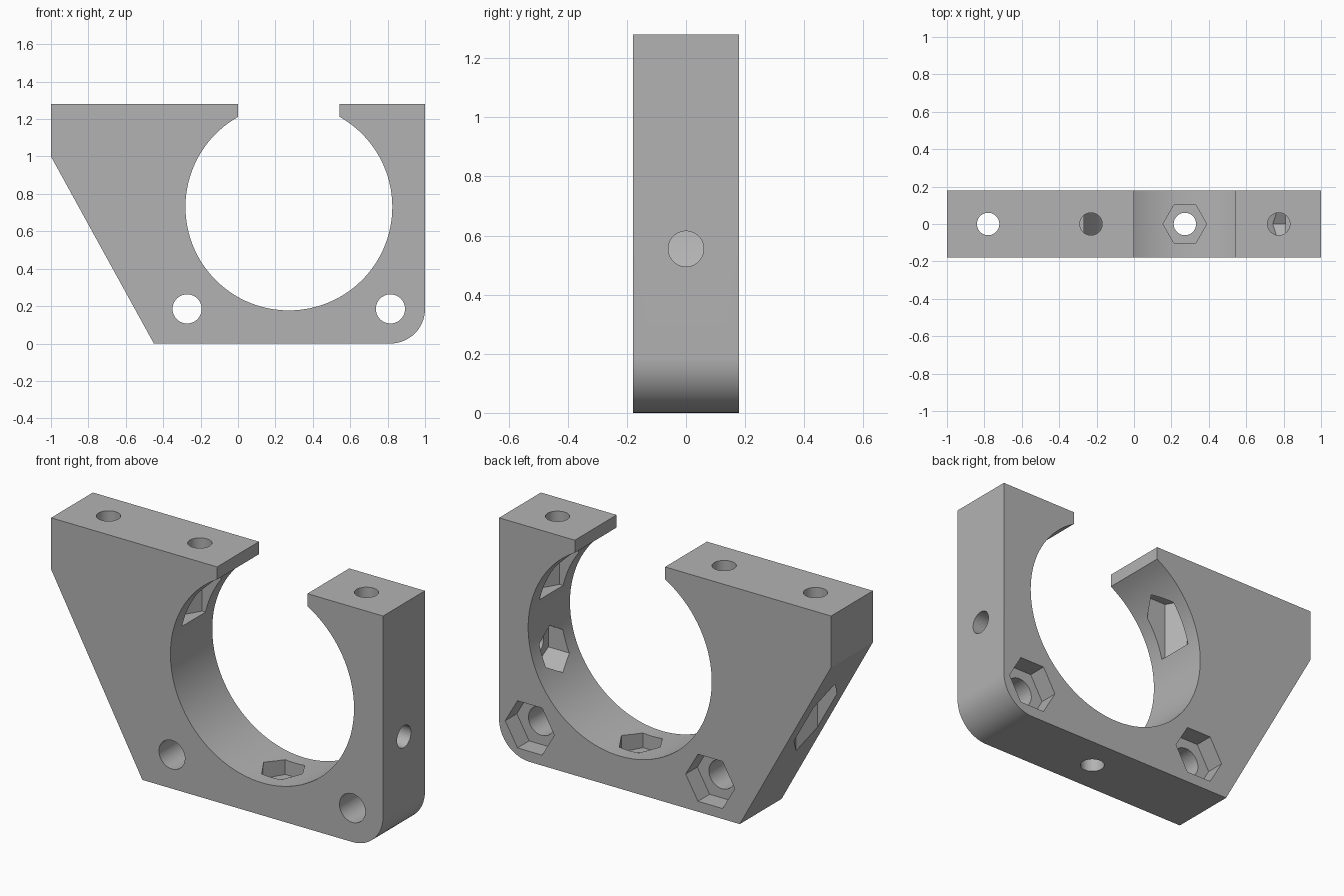
import bpy, bmesh
from math import sin, cos, pi, sqrt, asin

if "Cube" in bpy.data.objects:
    bpy.data.objects.remove(bpy.data.objects["Cube"])

HALF, TOP = 0.18, 1.28            # half thickness, height
CX, CZ, BORE = 0.272, 0.73, 0.553  # large bore
CORNER = 0.185

grey = bpy.data.materials.new("plain grey")
grey.use_nodes = True
grey.diffuse_color = (0.45, 0.45, 0.45, 1)
grey.node_tree.nodes["Principled BSDF"].inputs["Base Color"].default_value = (0.45, 0.45, 0.45, 1)

PLACE = {
    "x": lambda a, b, h: (h, b, a),
    "y": lambda a, b, h: (a, h, b),
    "z": lambda a, b, h: (a, b, h),
}


def prism(name, outline, axis, start, end):
    """Extrude a closed outline along an axis."""
    bm = bmesh.new()
    low, high = [[bm.verts.new(PLACE[axis](a, b, h)) for a, b in outline] for h in (start, end)]
    bm.faces.new(low)
    bm.faces.new(high[::-1])
    n = len(outline)
    for i in range(n):
        j = (i + 1) % n
        bm.faces.new((low[i], high[i], high[j], low[j]))
    bmesh.ops.recalc_face_normals(bm, faces=bm.faces)
    mesh = bpy.data.meshes.new(name)
    bm.to_mesh(mesh)
    bm.free()
    mesh.materials.append(grey)
    obj = bpy.data.objects.new(name, mesh)
    bpy.context.collection.objects.link(obj)
    return obj


def arc(a, b, r, first, last, steps):
    return [(a + r * cos(first + (last - first) * i / steps),
             b + r * sin(first + (last - first) * i / steps)) for i in range(steps + 1)]


def cut(body, a, b, r, axis, start, end, sides=40):
    """Subtract a round hole or a hexagonal pocket."""
    ring = arc(a, b, r, 0, 2 * pi, sides)[:-1]
    cutter = prism("cutter", ring, axis, start, end)
    cutter.hide_render = True
    mod = body.modifiers.new("cut", "BOOLEAN")
    mod.operation, mod.solver, mod.object = "DIFFERENCE", "EXACT", cutter
    bpy.context.view_layer.objects.active = body
    bpy.ops.object.modifier_apply(modifier=mod.name)
    bpy.data.objects.remove(cutter)


# Clamp body: slanted side, rounded corner, bore open at the top
gap = asin(CX / BORE)
lip = sqrt(BORE ** 2 - CX ** 2) + CZ
outline = [(-1, TOP), (-1, 1.0), (-0.45, 0)]
outline += arc(1 - CORNER, CORNER, CORNER, -pi / 2, 0, 16)
outline += [(1, TOP), (2 * CX, TOP)]
outline += arc(CX, CZ, BORE, pi / 2 - gap, -3 * pi / 2 + gap, 96)
outline += [(0, TOP)]
body = prism("clamp_body", outline, "y", -HALF, HALF)

# Mounting holes with nut pockets in the back
for x in (-0.272, 0.815):
    cut(body, x, CORNER, 0.078, "y", -0.3, 0.3)
    cut(body, x, CORNER, 0.148, "y", 0.08, 0.3, 6)

# Vertical screw holes with enclosed nut pockets
for x, floor in ((-0.78, 0.2), (-0.23, 0.855), (0.774, 0.855)):
    cut(body, x, 0, 0.06, "z", 1.1, 1.4)
    cut(body, x, 0, 0.117, "z", floor, 1.18, 6)

# Bottom and side screw holes with nut pockets inside the bore
cut(body, CX, 0, 0.06, "z", -0.1, 0.4)
cut(body, CX, 0, 0.117, "z", 0.1, 0.4, 6)
cut(body, 0.555, 0, 0.06, "x", 0.6, 1.1)
cut(body, 0.555, 0, 0.117, "x", 0.6, 0.9, 6)

bpy.ops.object.select_all(action="DESELECT")
body.select_set(True)
bpy.context.view_layer.objects.active = body
bpy.ops.object.shade_smooth_by_angle(angle=pi / 7)
